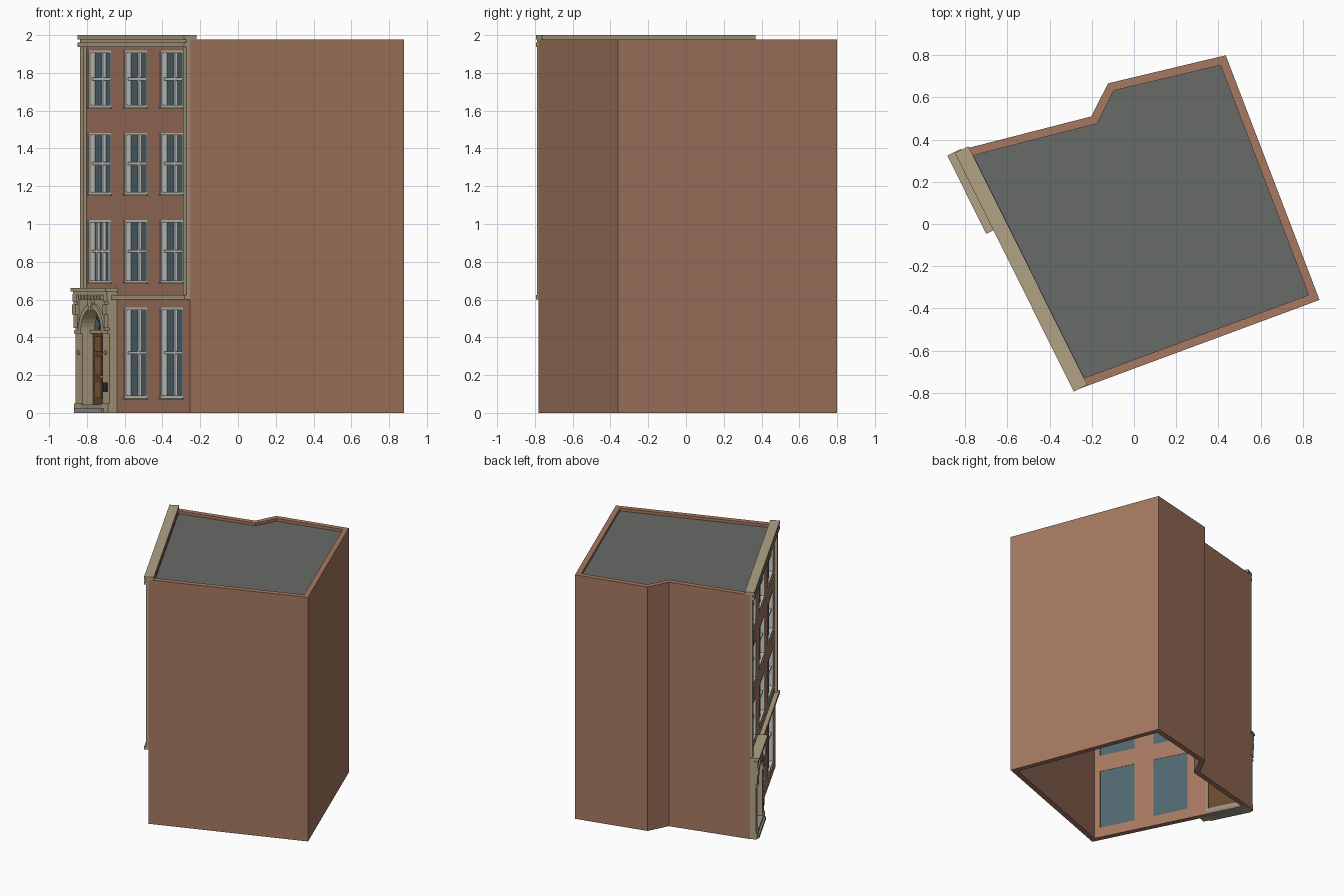
import bpy, bmesh, math
from mathutils import Matrix, Vector

if "Cube" in bpy.data.objects:
    bpy.data.objects.remove(bpy.data.objects["Cube"])

# Facade frame: local x runs along the facade, y goes into the building
P0, END = (-0.819, 0.352), (-0.255, -0.78)
DX, DY = END[0] - P0[0], END[1] - P0[1]
L = math.hypot(DX, DY)
FRAME = Matrix.Translation((*P0, 0)) @ Matrix.Rotation(math.atan2(DY, DX), 4, 'Z')


def material(name, rgb):
    m = bpy.data.materials.new(name)
    m.diffuse_color = (*rgb, 1)
    m.use_nodes = True
    m.node_tree.nodes["Principled BSDF"].inputs["Base Color"].default_value = m.diffuse_color
    return m


BRICK = material("brick", (0.38, 0.19, 0.12))
SLATE = material("slate", (0.135, 0.145, 0.135))
STONE = material("stone", (0.44, 0.36, 0.235))
GLASS = material("glass", (0.08, 0.135, 0.16))
WHITE = material("white_paint", (0.6, 0.6, 0.57))
WOOD = material("door_wood", (0.14, 0.065, 0.025))
PANEL = material("door_panel", (0.22, 0.11, 0.04))
GREY = material("step_stone", (0.3, 0.3, 0.28))
BLACK = material("black_metal", (0.03, 0.03, 0.03))
BRASS = material("brass", (0.5, 0.33, 0.1))


def finish(name, bm, mat, frame=FRAME):
    bmesh.ops.recalc_face_normals(bm, faces=bm.faces)
    me = bpy.data.meshes.new(name)
    bm.to_mesh(me)
    bm.free()
    if mat:
        me.materials.append(mat)
    ob = bpy.data.objects.new(name, me)
    ob.matrix_world = frame
    bpy.context.collection.objects.link(ob)
    return ob


def add_box(bm, s0, s1, d0, d1, z0, z1):
    """s along the facade, d outward from the wall plane."""
    m = Matrix.Translation(((s0 + s1) / 2, -(d0 + d1) / 2, (z0 + z1) / 2))
    m = m @ Matrix.Diagonal((s1 - s0, d1 - d0, z1 - z0, 1))
    bmesh.ops.create_cube(bm, size=1, matrix=m)


def add_prism(bm, pts, d0, d1):
    """Extrude an (s, z) profile between two depths."""
    a = [bm.verts.new((s, -d0, z)) for s, z in pts]
    b = [bm.verts.new((s, -d1, z)) for s, z in pts]
    bm.faces.new(a)
    bm.faces.new(b[::-1])
    for i in range(len(a)):
        j = (i + 1) % len(a)
        bm.faces.new((a[i], b[i], b[j], a[j]))


def boxes(name, mat, items):
    bm = bmesh.new()
    for it in items:
        add_box(bm, *it)
    return finish(name, bm, mat)


def prism(name, mat, pts, d0, d1):
    bm = bmesh.new()
    add_prism(bm, pts, d0, d1)
    return finish(name, bm, mat)


def inset(pts, t):
    """Offset a counter-clockwise outline inward with mitred corners."""
    res, n = [], len(pts)
    for i in range(n):
        p = Vector(pts[i])
        e0, e1 = (p - Vector(pts[i - 1])).normalized(), (Vector(pts[(i + 1) % n]) - p).normalized()
        n0, n1 = Vector((-e0.y, e0.x)), Vector((-e1.y, e1.x))
        res.append(p + (n0 + n1) * t / (1 + n0.dot(n1)))
    return res


# Doorway arch helpers
CX, SPRING, R = 0.2, 0.43, 0.12


def arc(r, n=16):
    return [(CX - r * math.cos(math.pi * i / n), SPRING + r * math.sin(math.pi * i / n))
            for i in range(n + 1)]


def arch(r, z0):
    return [(CX - r, z0)] + arc(r) + [(CX + r, z0)]


# Window layout: left edge, width, rows of (bottom, top)
COLS, WW = (0.057, 0.484, 0.911), 0.273
ROWS = ((0.08, 0.557), (0.69, 1.02), (1.157, 1.483), (1.618, 1.918))
WINDOWS = [(c, r) for r in range(4) for c in range(3) if (c, r) != (0, 0)]

# Hollow brick shell from the footprint, with a recessed slate roof
OUT = [P0, END, (0.88, -0.36), (0.435, 0.80), (-0.123, 0.667), (-0.203, 0.51)]
INN = inset(OUT, 0.04)
bm = bmesh.new()
ob_, ot, ib, it_ = ([bm.verts.new((p[0], p[1], z)) for p in ps]
                    for ps, z in ((OUT, 0), (OUT, 1.977), (INN, 0), (INN, 1.977)))
for i in range(len(OUT)):
    j = (i + 1) % len(OUT)
    for a, b in ((ob_, ot), (ot, it_), (it_, ib), (ib, ob_)):
        bm.faces.new((a[i], a[j], b[j], b[i]))
walls = finish("brick_walls", bm, BRICK, Matrix.Identity(4))

bm = bmesh.new()
lo, hi = ([bm.verts.new((p.x, p.y, z)) for p in INN] for z in (1.935, 1.955))
bm.faces.new(lo[::-1])
bm.faces.new(hi)
for i in range(len(lo)):
    j = (i + 1) % len(lo)
    bm.faces.new((lo[i], lo[j], hi[j], hi[i]))
finish("flat_roof", bm, SLATE, Matrix.Identity(4))

# Cut window and door openings through the facade
bm = bmesh.new()
for c, r in WINDOWS:
    add_box(bm, COLS[c], COLS[c] + WW, -0.1, 0.1, *ROWS[r])
add_prism(bm, arch(R + 0.012, 0.02), -0.1, 0.1)
cutter = finish("opening_cutter", bm, None)
cutter.hide_render = True
mod = walls.modifiers.new("openings", 'BOOLEAN')
mod.operation, mod.solver, mod.object = 'DIFFERENCE', 'EXACT', cutter
bpy.context.view_layer.update()
cut = bpy.data.meshes.new_from_object(walls.evaluated_get(bpy.context.evaluated_depsgraph_get()))
walls.modifiers.clear()
walls.data = cut
bpy.data.objects.remove(cutter)

# Sash windows: glass, frame, glazing bars and sill
for c, r in WINDOWS:
    s0, s1, (z0, z1) = COLS[c], COLS[c] + WW, ROWS[r]
    tag, t, zm = f"{r}_{c}", 0.016, sum(ROWS[r]) / 2
    boxes("window_glass_" + tag, GLASS, [(s0, s1, -0.038, -0.032, z0, z1)])
    bars = [(s0, s0 + t, -0.034, -0.002, z0, z1), (s1 - t, s1, -0.034, -0.002, z0, z1),
            (s0 + t, s1 - t, -0.034, -0.002, z0, z0 + 0.012),
            (s0 + t, s1 - t, -0.034, -0.002, z1 - 0.012, z1),
            (s0 + t, s1 - t, -0.034, -0.015, zm - 0.007, zm + 0.007)]
    n = 3 if (c, r) == (0, 1) else 1
    for k in range(1, n + 1):
        m = s0 + WW * k / (n + 1)
        bars.append((m - 0.009, m + 0.009, -0.033, -0.017, z0 + 0.01, z1 - 0.01))
    boxes("window_frame_" + tag, WHITE, bars)
    boxes("window_sill_" + tag, STONE, [(s0 - 0.004, s1 + 0.004, -0.01, 0.006, z0 - 0.008, z0)])

# Parapet coping, cornice, string course and edge pilasters
boxes("parapet_coping", STONE, [(0, L, -0.038, 0.034, 1.976, 2.0)])
boxes("cornice", STONE, [(0, L, 0, 0.034, 1.936, 1.96), (0, L, 0, 0.02, 1.96, 1.977)])
boxes("string_course", STONE, [(0.4, L, 0, 0.033, 0.6, 0.625)])
boxes("edge_pilasters", STONE, [(0, 0.04, 0, 0.02, 0.62, 1.936),
                                (L - 0.04, L, 0, 0.02, 0.62, 1.936)])

# Stone door surround with arch, lining and raised archivolt
prism("door_surround", STONE, [(0, 0), (0, 0.627), (0.4, 0.627), (0.4, 0)] + arch(R, 0)[::-1], 0, 0.045)
prism("arch_lining", STONE, arch(R + 0.012, 0.02) + arch(R, 0.02)[::-1], -0.04, 0.001)
prism("archivolt", STONE, arc(R + 0.03) + arc(R)[::-1], 0.044, 0.056)
prism("keystone", STONE, [(0.187, 0.54), (0.175, 0.6), (0.225, 0.6), (0.213, 0.54)], 0.044, 0.064)
side = []
for s0, s1 in ((0, R - 0.04), (0.4 - 0.08, 0.4)):
    side += [(s0, s1, 0.044, 0.056, 0.42, 0.436), (s0, s1, 0.044, 0.054, 0, 0.05)]
boxes("impost_and_plinth_blocks", STONE, side)

# Console brackets at both ends, dentils and canopy
bm = bmesh.new()
for s0, s1 in ((-0.003, 0.042), (0.358, 0.403)):
    add_box(bm, s0, s1, 0, 0.056, 0.45, 0.59)
    add_box(bm, s0, s1, 0, 0.066, 0.52, 0.575)
    add_box(bm, s0, s1, 0, 0.062, 0.59, 0.63)
finish("console_brackets", bm, STONE)
boxes("canopy_dentils", STONE, [(0.065 + 0.035 * i, 0.085 + 0.035 * i, 0.044, 0.06, 0.6, 0.63)
                                for i in range(8)])
boxes("door_canopy", STONE, [(0, 0.402, 0, 0.062, 0.625, 0.642),
                             (-0.005, 0.41, 0, 0.072, 0.642, 0.66)])

# Panelled double door with fanlight
boxes("door", WOOD, [(0.08, 0.32, -0.035, -0.018, 0.02, 0.425)])
boxes("door_panels", PANEL, [(s, s + 0.08, -0.02, -0.012, z0, z1) for s in (0.105, 0.215)
                             for z0, z1 in ((0.08, 0.17), (0.2, 0.3), (0.325, 0.405))])
boxes("door_transom", STONE, [(0.08, 0.32, -0.035, 0.0, 0.42, 0.438)])
prism("fanlight_glass", GLASS, arc(R), -0.034, -0.026)
bm = bmesh.new()
for a in (45, 90, 135):
    c, s = math.cos(math.radians(a)), math.sin(math.radians(a))
    w = 0.004
    add_prism(bm, [(CX + s * w, SPRING - c * w), (CX + c * R + s * w, SPRING + s * R - c * w),
                   (CX + c * R - s * w, SPRING + s * R + c * w), (CX - s * w, SPRING + c * w)],
              -0.027, -0.018)
add_prism(bm, arc(0.055) + arc(0.045)[::-1], -0.027, -0.017)
finish("fanlight_bars", bm, WOOD)
bm = bmesh.new()
bmesh.ops.create_uvsphere(bm, u_segments=10, v_segments=6, radius=0.008,
                          matrix=Matrix.Translation((0.2, 0.008, 0.19)))
finish("door_knob", bm, BRASS)

# Entry steps, wall lights and entry panel
boxes("entry_steps", GREY, [(0.02, 0.35, -0.04, 0.066, 0, 0.024), (0.08, 0.32, -0.04, 0.052, 0.024, 0.045)])
bm = bmesh.new()
for s in (0.04, 0.36):
    m = Matrix.Translation((s, -0.049, 0.32)) @ Matrix.Rotation(math.pi / 2, 4, 'X')
    bmesh.ops.create_cone(bm, cap_ends=True, segments=12, radius1=0.011, radius2=0.011, depth=0.01, matrix=m)
finish("wall_lights", bm, STONE)
boxes("entry_panel", BLACK, [(0.34, 0.38, 0.044, 0.052, 0.11, 0.16)])
